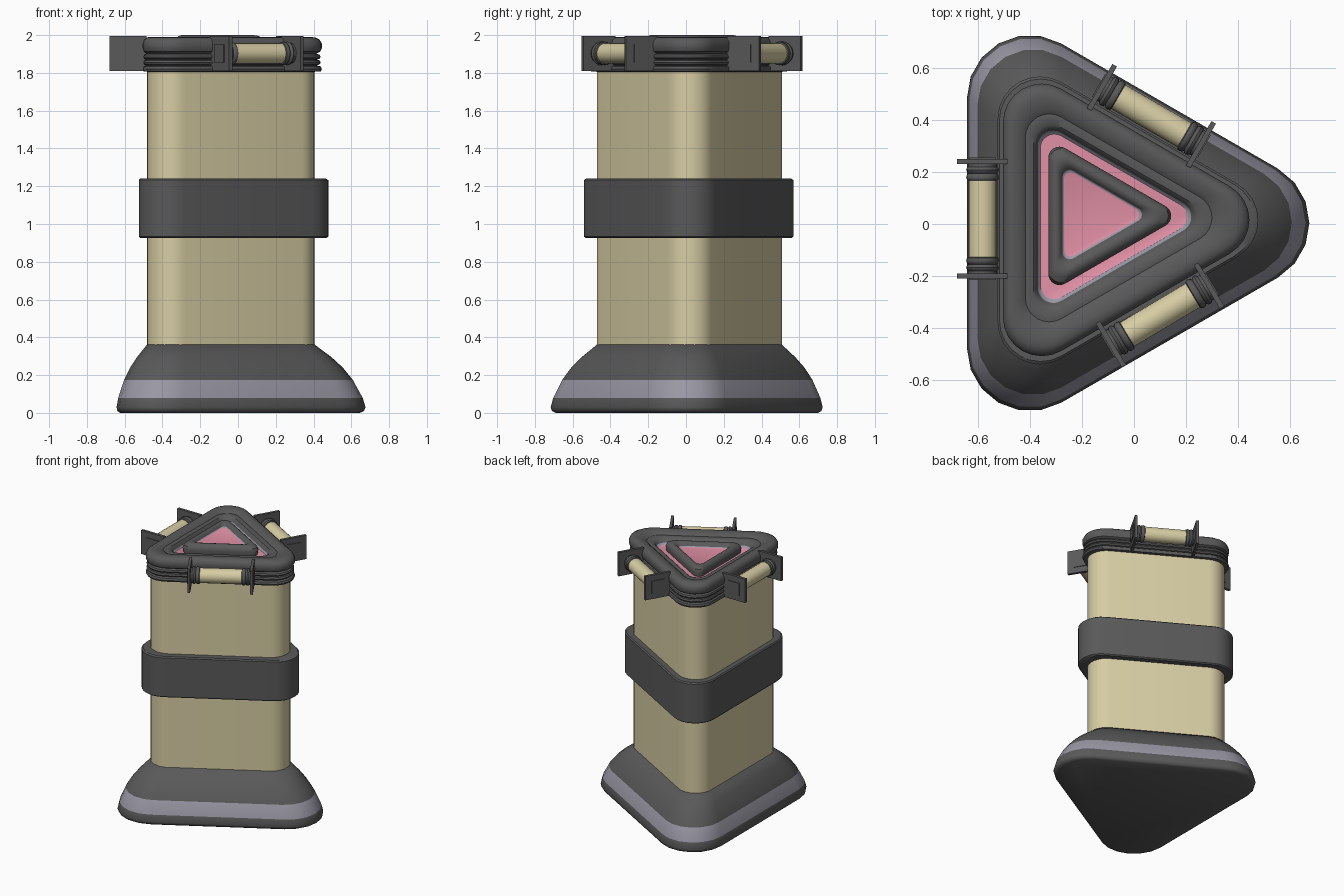
import bpy, bmesh, math
from mathutils import Matrix, Vector

if "Cube" in bpy.data.objects:
    bpy.data.objects.remove(bpy.data.objects["Cube"])


def material(name, rgb):
    m = bpy.data.materials.new(name)
    m.diffuse_color = (*rgb, 1)
    m.use_nodes = True
    m.node_tree.nodes["Principled BSDF"].inputs["Base Color"].default_value = m.diffuse_color
    return m


DARK = material("dark grey", (0.1, 0.1, 0.1))
BEIGE = material("beige", (0.68, 0.61, 0.37))
LILAC = material("lilac grey", (0.32, 0.31, 0.37))
PINK = material("pink", (0.75, 0.28, 0.38))


def finish(name, bm, mats, angle=35):
    bmesh.ops.recalc_face_normals(bm, faces=bm.faces)
    me = bpy.data.meshes.new(name)
    for f in bm.faces:
        f.smooth = True
    bm.to_mesh(me)
    bm.free()
    for m in mats:
        me.materials.append(m)
    me.set_sharp_from_angle(angle=math.radians(angle))
    ob = bpy.data.objects.new(name, me)
    bpy.context.collection.objects.link(ob)
    return ob


def tri_ring(a, z, seg):
    """Rounded triangle of inradius a, pointing to +x."""
    cx, cy = -0.165 + 0.1 * (a - 0.1), 0.045 - 0.08 * a
    r = max(0.25 * a, 0.6 * a - 0.07)
    pts = []
    for k in range(3):
        t = math.radians(120 * k)
        mx, my = cx + 2 * (a - r) * math.cos(t), cy + 2 * (a - r) * math.sin(t)
        for i in range(seg + 1):
            u = t + math.radians(-60 + 120 * i / seg)
            pts.append((mx + r * math.cos(u), my + r * math.sin(u), z))
    return pts


def loft(name, profile, mats, seg=8, rule=None, cap_top=0, angle=35):
    """Loft rounded triangles through (inradius, z) points and cap the ends."""
    bm = bmesh.new()
    rings = [[bm.verts.new(p) for p in tri_ring(a, z, seg)] for a, z in profile]
    n = len(rings[0])
    for j in range(len(rings) - 1):
        for i in range(n):
            k = (i + 1) % n
            f = bm.faces.new((rings[j][i], rings[j][k], rings[j + 1][k], rings[j + 1][i]))
            f.material_index = rule(j) if rule else 0
    bm.faces.new(rings[0])
    bm.faces.new(rings[-1]).material_index = cap_top
    return finish(name, bm, mats, angle)


# flared foot with a pale stripe
loft("base", [(0.5, 0), (0.515, 0.01), (0.52, 0.03), (0.51, 0.08), (0.475, 0.175),
              (0.44, 0.24), (0.4, 0.295), (0.34, 0.362)],
     [DARK, LILAC], seg=6, rule=lambda j: int(j == 3), angle=50)

# main column
loft("body", [(0.34, 0.3), (0.34, 1.82)], [BEIGE], seg=10)

# band round the middle
loft("middle_band", [(0.33, 0.925), (0.381, 0.925), (0.389, 0.933), (0.389, 1.232),
                     (0.381, 1.24), (0.33, 1.24)], [DARK], seg=8)

# ribbed lid, rounded rim, sunken pink floor
lid = [(0.33, 1.805), (0.362, 1.808), (0.366, 1.82), (0.362, 1.834), (0.348, 1.84),
       (0.358, 1.845), (0.362, 1.855), (0.358, 1.866), (0.347, 1.87),
       (0.358, 1.875), (0.362, 1.885), (0.358, 1.896), (0.345, 1.902),
       (0.36, 1.912), (0.366, 1.93), (0.366, 1.955), (0.358, 1.976), (0.342, 1.988),
       (0.32, 1.99), (0.285, 1.982), (0.27, 1.97), (0.262, 1.972), (0.235, 1.968),
       (0.222, 1.955), (0.217, 1.94), (0.206, 1.93)]
loft("lid", lid, [DARK, LILAC, PINK], seg=8,
     rule=lambda j: int(j == len(lid) - 2), cap_top=2)

# raised inner ring with pink centre
ring = [(0.168, 1.925), (0.172, 1.96), (0.166, 1.983), (0.152, 1.996), (0.14, 2.0),
        (0.126, 1.996), (0.115, 1.984), (0.111, 1.976), (0.105, 1.972)]
loft("lid_centre", ring, [DARK, LILAC, PINK], seg=8,
     rule=lambda j: int(j == len(ring) - 2), cap_top=2)


def lathe(name, profile, mat, mtx, seg=20):
    """Turn (radius, y) points about the local y axis."""
    bm = bmesh.new()
    rings = [[bm.verts.new((r * math.cos(2 * math.pi * i / seg), y,
                            r * math.sin(2 * math.pi * i / seg))) for i in range(seg)]
             for r, y in profile]
    for p, q in zip(rings, rings[1:]):
        for i in range(seg):
            k = (i + 1) % seg
            bm.faces.new((p[i], p[k], q[k], q[i]))
    bm.faces.new(rings[0])
    bm.faces.new(rings[-1])
    finish(name, bm, [mat]).matrix_world = mtx


def box(bm, centre, size):
    bmesh.ops.create_cube(bm, size=1, matrix=Matrix.Translation(centre)
                          @ Matrix.Diagonal((*size, 1)))


# three grab handles: grip, ribbed collars and square end plates
for side, x, y, turn in (("left", -0.583, 0.02, 0), ("back", 0.067, 0.416, -120),
                         ("front", 0.1, -0.35, 120.8)):
    mtx = Matrix.Translation((x, y, 1.903)) @ Matrix.Rotation(math.radians(turn), 4, 'Z')
    lathe(side + "_handle_grip", [(0.054, -0.16), (0.054, 0.16)], BEIGE, mtx)
    for s, end in ((-1, "a"), (1, "b")):
        collar = [(0.05, 0.145), (0.06, 0.15), (0.063, 0.16), (0.06, 0.17), (0.054, 0.175),
                  (0.06, 0.18), (0.063, 0.188), (0.06, 0.196), (0.055, 0.2), (0.055, 0.215)]
        lathe(side + "_handle_collar_" + end, [(r, s * v) for r, v in collar], DARK, mtx)
        bm = bmesh.new()
        box(bm, Vector((0, s * 0.22, 0)), (0.196, 0.02, 0.184))
        box(bm, Vector((0, s * 0.231, 0)), (0.1, 0.008, 0.095))
        finish(side + "_handle_plate_" + end, bm, [DARK]).matrix_world = mtx
